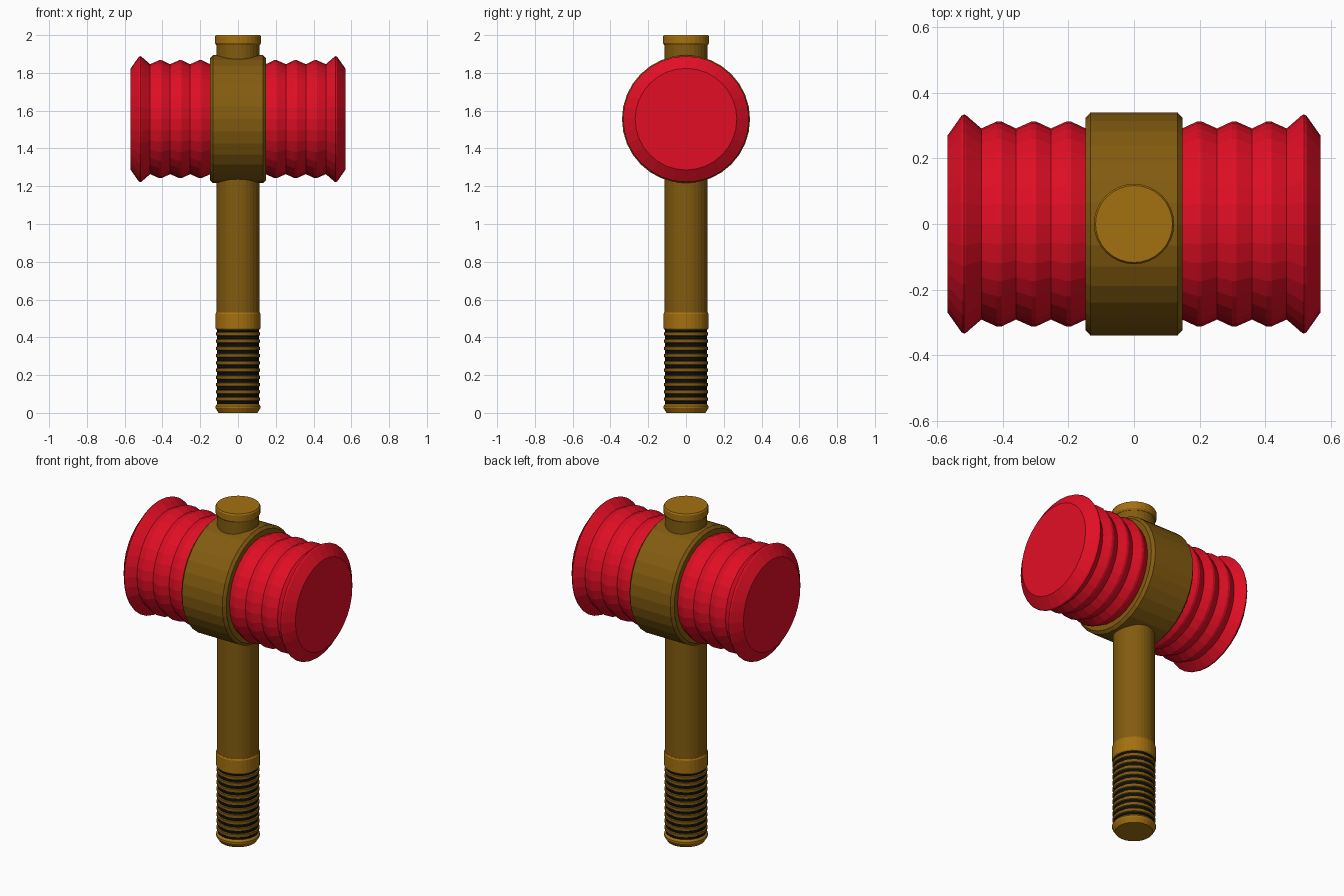
import bpy, bmesh, math

if "Cube" in bpy.data.objects:
    bpy.data.objects.remove(bpy.data.objects["Cube"])

SIDES = 32
HEAD_Z = 1.555


def material(name, rgb):
    m = bpy.data.materials.new(name)
    m.diffuse_color = (*rgb, 1)
    m.use_nodes = True
    m.node_tree.nodes["Principled BSDF"].inputs["Base Color"].default_value = m.diffuse_color
    return m


RED = material("red", (0.76, 0.0045, 0.018))
BROWN = material("brown", (0.225, 0.105, 0.005))
TAN = material("golden_brown", (0.37, 0.163, 0.005))
BLACK = material("black", (0.004, 0.004, 0.004))


def lathe(name, profile, mats, axis="z", sign=1, center_z=0.0, pick=None):
    """Revolve (position, radius) points around an axis and cap both ends.
    pick(i) gives the material index of profile segment i."""
    bm = bmesh.new()
    rings = []
    for t, r in profile:
        ring = []
        for k in range(SIDES):
            a = 2 * math.pi * k / SIDES
            u, v = r * math.cos(a), r * math.sin(a)
            co = (u, v, t) if axis == "z" else (sign * t, u, v + center_z)
            ring.append(bm.verts.new(co))
        rings.append(ring)
    for i in range(len(rings) - 1):
        for k in range(SIDES):
            n = (k + 1) % SIDES
            f = bm.faces.new((rings[i][k], rings[i][n], rings[i + 1][n], rings[i + 1][k]))
            f.material_index = pick(i) if pick else 0
    bm.faces.new(rings[0])
    bm.faces.new(rings[-1])
    bmesh.ops.recalc_face_normals(bm, faces=bm.faces)
    me = bpy.data.meshes.new(name)
    bm.to_mesh(me)
    bm.free()
    for m in mats:
        me.materials.append(m)
    ob = bpy.data.objects.new(name, me)
    bpy.context.collection.objects.link(ob)
    return ob


# Centre band of the head
lathe("head_band", [(-0.148, 0.323), (-0.133, 0.339), (0.133, 0.339), (0.148, 0.323)],
      [BROWN], axis="x", center_z=HEAD_Z)

# Ribbed bellows with a flared rim, one on each side
bellows = [(0.10, 0.29)]
for i in range(3):
    x = 0.147 + 0.106 * i
    bellows += [(x, 0.291), (x + 0.045, 0.312), (x + 0.059, 0.312)]
bellows += [(0.465, 0.291), (0.511, 0.331), (0.517, 0.334), (0.525, 0.330), (0.568, 0.269)]
for side, s in (("right", 1), ("left", -1)):
    lathe(side + "_bellows", bellows, [RED], axis="x", sign=s, center_z=HEAD_Z)

# Shaft running through the head up to the top cap
lathe("shaft", [(0.50, 0.114), (1.96, 0.114)], [BROWN])

# Top cap and collar above the grip
lathe("top_cap", [(1.948, 0.116), (1.957, 0.122), (1.992, 0.122), (2.0, 0.117)], [TAN])
lathe("collar", [(0.442, 0.115), (0.448, 0.119), (0.524, 0.119), (0.532, 0.115)], [TAN])

# Grip: brown rings separated by black grooves
grip, kinds = [], []
pitch, groove, base = 0.0384, 0.017, 0.045
for i in range(11):
    z = base + pitch * i
    grip += [(z, 0.110), (z + groove, 0.110)]
    kinds += [1, 0]
    if i < 10:
        grip += [(z + groove + 0.003, 0.116), (z + pitch - 0.003, 0.116)]
        kinds += [0, 0]
lathe("grip", grip, [BROWN, BLACK], pick=lambda i: kinds[i])

# Flared foot of the handle
lathe("foot_cap", [(0.0, 0.103), (0.026, 0.119), (0.036, 0.119), (0.048, 0.110)], [TAN])
